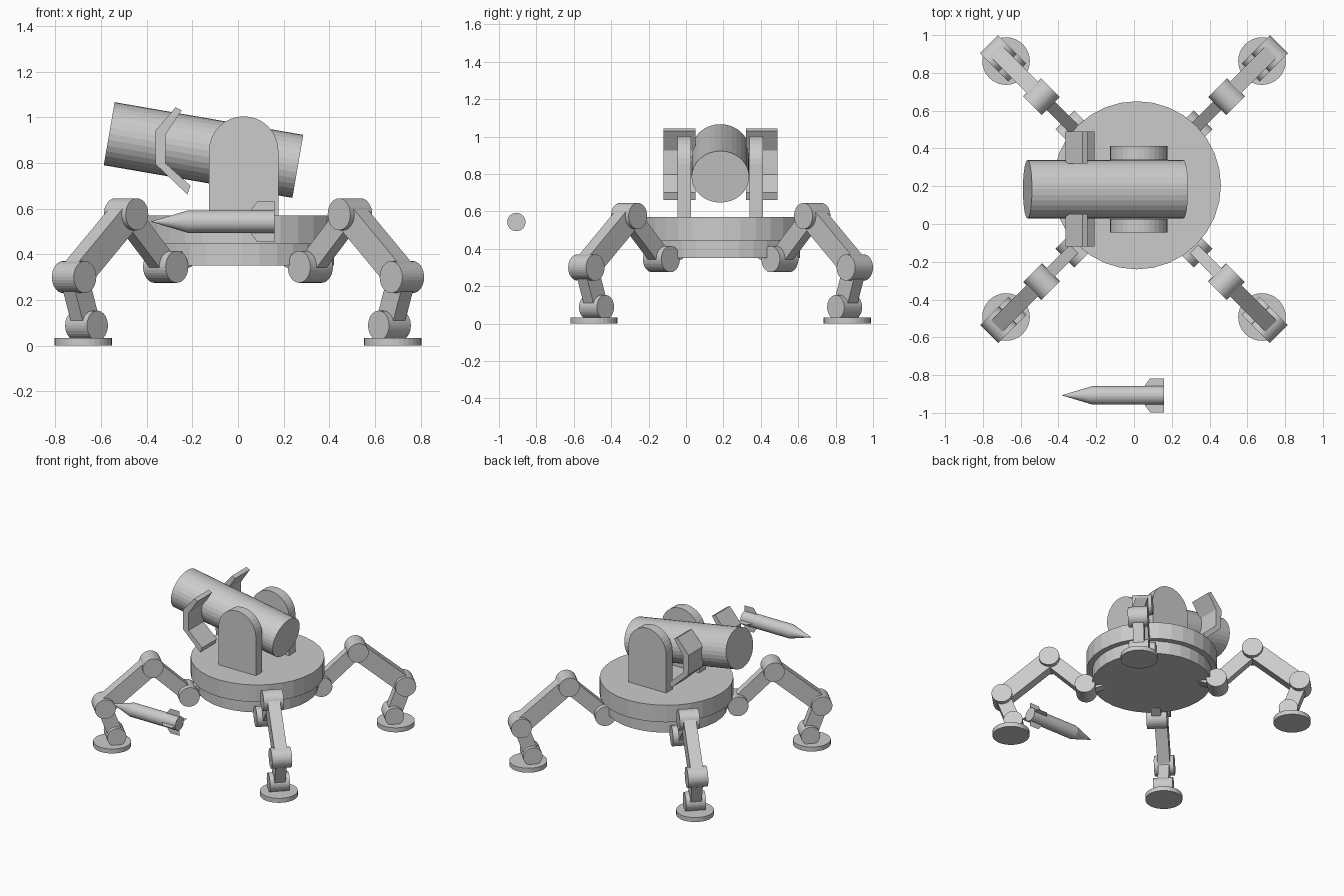
import bpy, bmesh, math
from mathutils import Vector, Matrix

if "Cube" in bpy.data.objects:
    bpy.data.objects.remove(bpy.data.objects["Cube"])

CX, CY = 0.0, 0.185   # centre of the leg layout
SIDES = 32


def make(name, bm):
    bmesh.ops.recalc_face_normals(bm, faces=bm.faces)
    me = bpy.data.meshes.new(name)
    bm.to_mesh(me)
    bm.free()
    ob = bpy.data.objects.new(name, me)
    bpy.context.collection.objects.link(ob)
    return ob


def rod(name, a, b, r1, r2=None, squash=1.0):
    """Round rod or cone from a to b; squash flattens it across the y axis."""
    a, b = Vector(a), Vector(b)
    d = b - a
    bm = bmesh.new()
    bmesh.ops.create_cone(bm, cap_ends=True, segments=SIDES, radius1=r1,
                          radius2=r1 if r2 is None else r2, depth=d.length)
    rot = d.to_track_quat('Z', 'Y').to_matrix().to_4x4()
    bm.transform(Matrix.Translation((a + b) / 2) @ rot)
    if squash != 1.0:
        mid = (a + b) / 2
        for v in bm.verts:
            v.co.y = mid.y + (v.co.y - mid.y) * squash
    return make(name, bm)


def link(name, a, b, side, width, thick):
    """Rectangular bar from a to b; side is the direction of its width."""
    a, b = Vector(a), Vector(b)
    d = (b - a).normalized()
    n = d.cross(side)
    bm = bmesh.new()
    bmesh.ops.create_cube(bm, size=1)
    mid = (a + b) / 2
    size = (b - a).length
    for v in bm.verts:
        c = v.co.copy()
        v.co = mid + d * c.x * size + side * c.y * width + n * c.z * thick
    return make(name, bm)


def plate(name, profile, y0, y1):
    """Extrude an x-z profile between two y positions."""
    bm = bmesh.new()
    f = bm.faces.new([bm.verts.new((x, y0, z)) for x, z in profile])
    ext = bmesh.ops.extrude_face_region(bm, geom=[f])
    for v in ext['geom']:
        if isinstance(v, bmesh.types.BMVert):
            v.co.y = y1
    return make(name, bm)


# Round base in two tiers
rod("base_lower", (0.015, 0.205, 0.35), (0.015, 0.205, 0.45), 0.405)
rod("base_upper", (0.015, 0.205, 0.445), (0.015, 0.205, 0.57), 0.445)

# Barrel supports with rounded tops
arch = [(0.025 + 0.152 * math.cos(math.pi * i / 16),
         0.852 + 0.152 * math.sin(math.pi * i / 16)) for i in range(17)]
arch = [(0.177, 0.56)] + arch + [(-0.127, 0.56)]
plate("support_front", arch, -0.045, 0.027)
plate("support_back", arch, 0.34, 0.413)

# Tilted barrel, slightly wider than tall
rod("barrel", (-0.564, 0.184, 0.928), (0.262, 0.184, 0.785), 0.140, squash=1.1)

# Bent side shields
shield = [(-0.273, 1.044), (-0.247, 1.03), (-0.317, 0.925), (-0.317, 0.798),
          (-0.208, 0.70), (-0.222, 0.662), (-0.361, 0.794), (-0.363, 0.939)]
plate("shield_front", shield, -0.12, 0.052)
plate("shield_back", shield, 0.32, 0.49)

# Four jointed legs: (distance from centre, height) of each joint
hip, knee, ankle, heel = (0.448, 0.345), (0.693, 0.575), (1.015, 0.30), (0.938, 0.088)
for sx, sy, tag in ((-1, -1, "front_left"), (1, -1, "front_right"),
                    (-1, 1, "back_left"), (1, 1, "back_right")):
    out = Vector((sx, sy, 0)).normalized()
    side = Vector((-out.y, out.x, 0))

    def at(p):
        return Vector((CX, CY, p[1])) + out * p[0]

    for part, p, r, w in (("hip", hip, 0.07, 0.14), ("knee", knee, 0.07, 0.135),
                          ("ankle", ankle, 0.07, 0.135), ("heel", heel, 0.065, 0.135)):
        rod(f"{tag}_{part}_joint", at(p) - side * w / 2, at(p) + side * w / 2, r)
    link(f"{tag}_hip_mount", at((0.33, 0.385)), at(hip), side, 0.065, 0.08)
    link(f"{tag}_upper_leg", at(hip), at(knee), side, 0.062, 0.10)
    link(f"{tag}_lower_leg", at(knee), at(ankle), side, 0.085, 0.12)
    link(f"{tag}_ankle_bar", at(ankle), at(heel), side, 0.075, 0.10)
    rod(f"{tag}_foot", at((0.958, 0.0)), at((0.958, 0.033)), 0.126)

# Loose rocket beside the machine
ry, rz = -0.907, 0.543
rod("rocket_body", (0.16, ry, rz), (-0.22, ry, rz), 0.049)
rod("rocket_nose", (-0.22, ry, rz), (-0.383, ry, rz), 0.049, 0.0)

# Paper-thin tail fins, one every quarter turn
bm = bmesh.new()
for k in range(4):
    turn = Matrix.Rotation(k * math.pi / 2, 3, 'X')
    fin = [(0.057, 0.0, 0.04), (0.057, 0.0, 0.052), (0.085, 0.0, 0.09),
           (0.16, 0.0, 0.09), (0.16, 0.0, 0.04)]
    bm.faces.new([bm.verts.new(turn @ Vector(p) + Vector((0, ry, rz))) for p in fin])
make("rocket_fins", bm)
